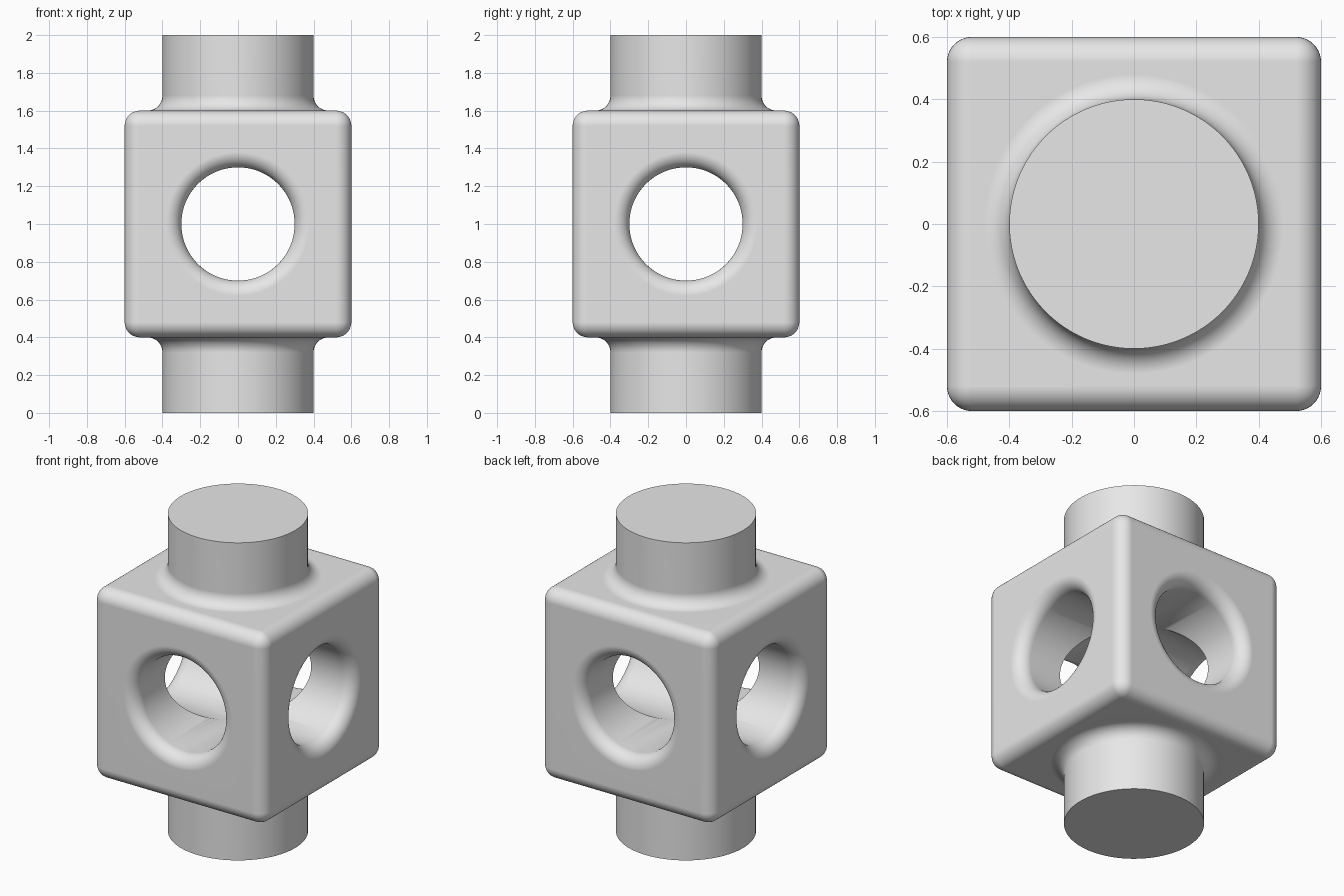
import bpy
import bmesh
from math import cos, sin, pi, radians
from mathutils import Matrix

HALF = 0.6      # half the block's width
MID = 1.0       # height of the block's centre
FILLET = 0.08
STEPS = 10
SIDES = 96

if "Cube" in bpy.data.objects:
    bpy.data.objects.remove(bpy.data.objects["Cube"], do_unlink=True)

grey = bpy.data.materials.new("light_grey")
grey.use_nodes = True
grey.diffuse_color = (0.8, 0.8, 0.8, 1)
grey.node_tree.nodes["Principled BSDF"].inputs["Base Color"].default_value = (0.8, 0.8, 0.8, 1)


def add_object(name, bm):
    bmesh.ops.recalc_face_normals(bm, faces=bm.faces)
    mesh = bpy.data.meshes.new(name)
    bm.to_mesh(mesh)
    bm.free()
    mesh.materials.append(grey)
    obj = bpy.data.objects.new(name, mesh)
    bpy.context.collection.objects.link(obj)
    return obj


def lathe(name, profile, matrix):
    """Closed solid turned about z from (radius, height) points."""
    bm = bmesh.new()
    rings = [[bm.verts.new((r * cos(2 * pi * i / SIDES), r * sin(2 * pi * i / SIDES), z))
              for i in range(SIDES)] for r, z in profile]
    for low, high in zip(rings, rings[1:]):
        for i in range(SIDES):
            j = (i + 1) % SIDES
            bm.faces.new((low[i], low[j], high[j], high[i]))
    bm.faces.new(rings[0])
    bm.faces.new(rings[-1])
    bm.transform(matrix)
    return add_object(name, bm)


def quarter_arc(radius, height, side):
    """Concave fillet from a wall at radius to a face at height."""
    centre_r, centre_z = radius + FILLET, height + side * FILLET
    angles = [pi / 2 * k / STEPS for k in range(STEPS + 1)]
    return [(centre_r - FILLET * cos(a), centre_z - side * FILLET * sin(a)) for a in angles]


def combine(target, tool, operation):
    mod = target.modifiers.new("combine", 'BOOLEAN')
    mod.operation = operation
    mod.solver = 'EXACT'
    mod.object = tool
    bpy.context.view_layer.objects.active = target
    bpy.ops.object.modifier_apply(modifier=mod.name)
    bpy.data.objects.remove(tool, do_unlink=True)


# Rounded block
bm = bmesh.new()
bmesh.ops.create_cube(bm, size=2 * HALF)
bmesh.ops.bevel(bm, geom=bm.edges[:], offset=FILLET, segments=STEPS, profile=0.5, affect='EDGES')
bm.transform(Matrix.Translation((0, 0, MID)))
block = add_object("cross_drilled_block", bm)

# Two crossing through-holes with rounded mouths
mouth = quarter_arc(0.3, HALF, -1)
mouth.append((mouth[-1][0], HALF + 0.1))
hole = [(r, -z) for r, z in reversed(mouth)] + mouth
centre = Matrix.Translation((0, 0, MID))
for name, axis in (("hole_front", 'X'), ("hole_side", 'Y')):
    cutter = lathe(name, hole, centre @ Matrix.Rotation(pi / 2, 4, axis))
    cutter.hide_render = True
    combine(block, cutter, 'DIFFERENCE')

# Round pegs above and below, filleted into the block
root = quarter_arc(0.4, HALF, 1)
peg = [(0.4, MID)] + root + [(root[-1][0], HALF - 0.1)]
for name, turn in (("top_peg", 0), ("bottom_peg", pi)):
    combine(block, lathe(name, peg, centre @ Matrix.Rotation(turn, 4, 'X')), 'UNION')

# Smooth fillets with flat faces and crisp rims
bpy.ops.object.select_all(action='DESELECT')
block.select_set(True)
bpy.context.view_layer.objects.active = block
bpy.ops.object.shade_smooth_by_angle(angle=radians(30))
weighted = block.modifiers.new("flat_face_normals", 'WEIGHTED_NORMAL')
weighted.keep_sharp = True
